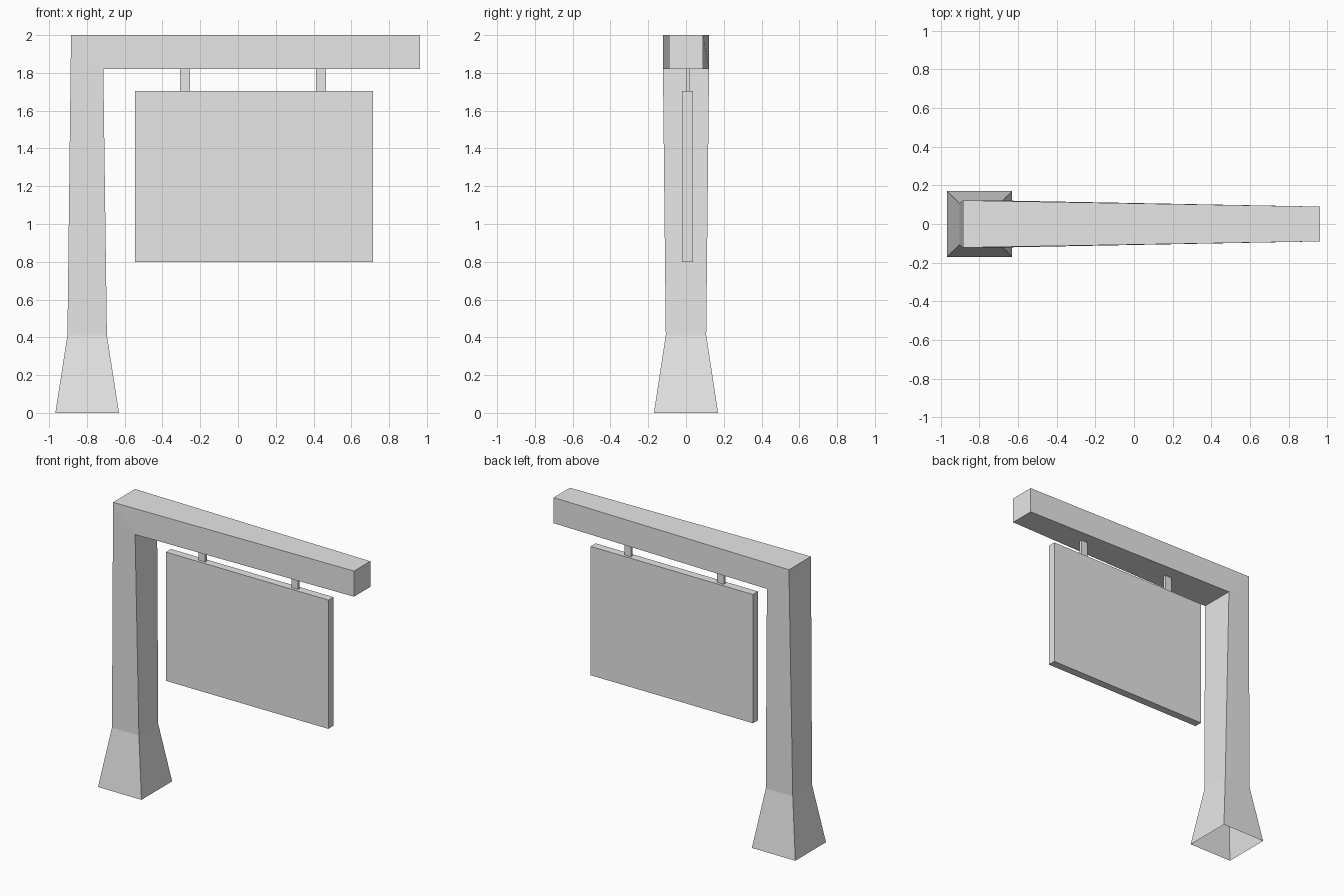
import bpy, bmesh
from mathutils import Vector

if "Cube" in bpy.data.objects:
    bpy.data.objects.remove(bpy.data.objects["Cube"], do_unlink=True)

grey = bpy.data.materials.new("light grey")
grey.use_nodes = True
colour = (0.8, 0.8, 0.8, 1)
grey.diffuse_color = colour
grey.node_tree.nodes["Principled BSDF"].inputs["Base Color"].default_value = colour


def finish(name, bm):
    bmesh.ops.recalc_face_normals(bm, faces=bm.faces)
    mesh = bpy.data.meshes.new(name)
    bm.to_mesh(mesh)
    bm.free()
    mesh.materials.append(grey)
    obj = bpy.data.objects.new(name, mesh)
    bpy.context.collection.objects.link(obj)


def box(name, low, high):
    low, high = Vector(low), Vector(high)
    bm = bmesh.new()
    bmesh.ops.create_cube(bm, size=1)
    bmesh.ops.scale(bm, vec=high - low, verts=bm.verts)
    bmesh.ops.translate(bm, vec=(low + high) / 2, verts=bm.verts)
    finish(name, bm)


# Post and arm: one square tube with a mitred corner, open at the foot
# Each section: outer (x, z), inner (x, z), half depth
sections = [
    ((-0.967, 0), (-0.63, 0), 0.17),
    ((-0.903, 0.41), (-0.694, 0.41), 0.107),
    ((-0.884, 2), (-0.713, 1.82), 0.122),
    ((0.963, 2), (0.963, 1.82), 0.09),
]
bm = bmesh.new()
rings = []
for (ox, oz), (ix, iz), d in sections:
    corners = [(ox, -d, oz), (ix, -d, iz), (ix, d, iz), (ox, d, oz)]
    rings.append([bm.verts.new(c) for c in corners])
for a, b in zip(rings, rings[1:]):
    for i in range(4):
        j = (i + 1) % 4
        bm.faces.new((a[i], a[j], b[j], b[i]))
bm.faces.new(rings[-1])
finish("post_and_arm", bm)

# Hanging board
box("sign_board", (-0.545, -0.02, 0.8), (0.715, 0.036, 1.703))

# Two flat hangers
for name, x in (("hanger_right", -0.28), ("hanger_left", 0.44)):
    box(name, (x - 0.026, -0.001, 1.703), (x + 0.026, 0.018, 1.82))
